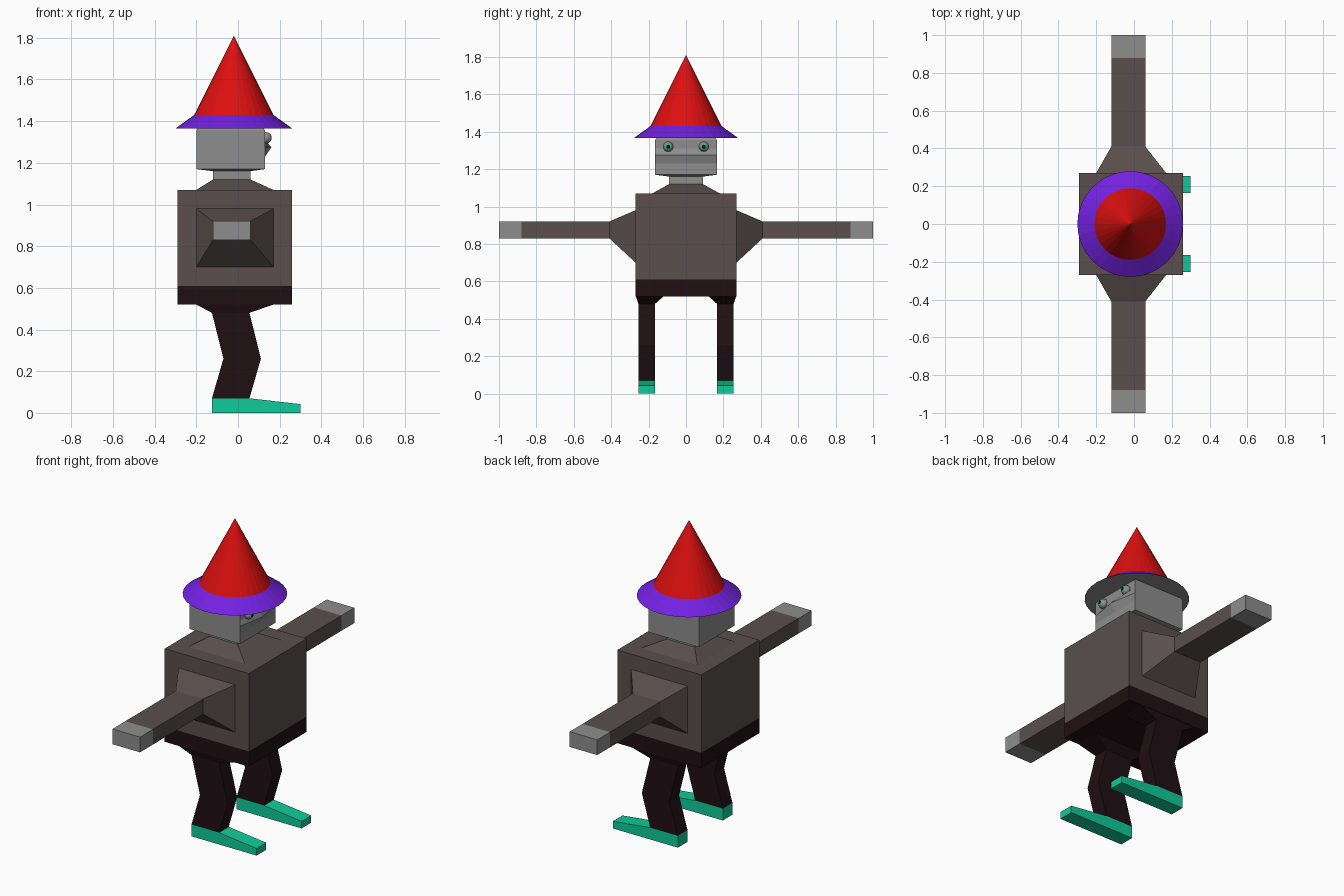
import bpy, bmesh, math
from mathutils import Matrix

if "Cube" in bpy.data.objects:
    bpy.data.objects.remove(bpy.data.objects["Cube"])


def mat(name, r, g, b):
    m = bpy.data.materials.new(name)
    m.diffuse_color = (r, g, b, 1)
    m.use_nodes = True
    m.node_tree.nodes["Principled BSDF"].inputs["Base Color"].default_value = m.diffuse_color
    return m


BROWN = mat("brown", 0.10, 0.078, 0.074)
DARK = mat("dark", 0.014, 0.005, 0.007)
RED = mat("red", 0.72, 0.005, 0.005)
PURPLE = mat("purple", 0.17, 0.015, 0.75)
TEAL = mat("teal", 0.005, 0.60, 0.32)
BLACK = mat("black", 0.002, 0.002, 0.002)
GREY = mat("grey", 0.27, 0.27, 0.27)


def finish(name, bm, mats, mirror=False):
    me = bpy.data.meshes.new(name)
    bm.to_mesh(me)
    bm.free()
    for m in mats:
        me.materials.append(m)
    ob = bpy.data.objects.new(name, me)
    bpy.context.collection.objects.link(ob)
    if mirror:
        md = ob.modifiers.new("mirror", 'MIRROR')
        md.use_axis = (False, True, False)
        md.use_clip = False
        md.use_mirror_merge = False
    return ob


def rect(axis, p, a0, a1, b0, b1):
    """Rectangle at position p on an axis; a and b are the other two axes in xyz order."""
    pts = []
    for a, b in ((a0, b0), (a1, b0), (a1, b1), (a0, b1)):
        v = [a, b]
        v.insert("xyz".index(axis), p)
        pts.append(v)
    return pts


def loft(name, rings, segs, mats, start=True, end=True, mirror=False):
    """Skin rings of points; segs gives the material index of each segment."""
    bm = bmesh.new()
    rs = [[bm.verts.new(p) for p in r] for r in rings]
    n = len(rs[0])
    for k, s in enumerate(segs):
        for i in range(n):
            j = (i + 1) % n
            bm.faces.new((rs[k][i], rs[k][j], rs[k + 1][j], rs[k + 1][i])).material_index = s
    if start:
        bm.faces.new(rs[0][::-1]).material_index = segs[0]
    if end:
        bm.faces.new(rs[-1]).material_index = segs[-1]
    bmesh.ops.recalc_face_normals(bm, faces=bm.faces)
    return finish(name, bm, mats, mirror)


# Torso with trouser band
loft("torso", [rect("z", z, -0.29, 0.26, -0.27, 0.27) for z in (0.52, 0.61, 1.07)],
     [0, 1], [DARK, BROWN])

# Collar
loft("collar", [rect("z", 1.07, -0.20, 0.17, -0.18, 0.18),
                rect("z", 1.12, -0.12, 0.06, -0.09, 0.09)], [0], [BROWN], start=False)

# Arms with hands
loft("arm", [rect("y", 0.27, -0.20, 0.17, 0.70, 0.98)] +
     [rect("y", y, -0.12, 0.06, 0.83, 0.92) for y in (0.41, 0.88, 1.0)],
     [0, 0, 1], [BROWN, GREY], start=False, mirror=True)

# Legs with bent knee
loft("leg", [rect("z", 0.52, -0.20, 0.17, 0.12, 0.268),
             rect("z", 0.48, -0.125, 0.055, 0.165, 0.255),
             rect("z", 0.26, -0.07, 0.11, 0.165, 0.255),
             rect("z", 0.07, -0.125, 0.055, 0.165, 0.255)],
     [0, 0, 0], [DARK], start=False, end=False, mirror=True)

# Feet
loft("foot", [rect("x", x, 0.165, 0.255, 0, h)
              for x, h in ((-0.125, 0.07), (0.055, 0.07), (0.30, 0.042))],
     [0, 0], [TEAL], mirror=True)


# Neck and head, with a centre line in the face pushed out as a nose
def face_ring(z, x0, x1, w, nose=0.0):
    r = rect("z", z, x0, x1, -w, w)
    r.insert(2, [x1 + nose, 0, z])
    return r


loft("head", [face_ring(1.12, -0.12, 0.06, 0.09), face_ring(1.16, -0.12, 0.06, 0.09),
              face_ring(1.17, -0.20, 0.13, 0.165), face_ring(1.23, -0.20, 0.13, 0.165),
              face_ring(1.275, -0.20, 0.13, 0.165, 0.03), face_ring(1.31, -0.20, 0.13, 0.165),
              face_ring(1.355, -0.20, 0.13, 0.165), face_ring(1.37, -0.19, 0.12, 0.155)],
     [0] * 7, [GREY], start=False)

# Eyes: ball with iris and pupil rings around the forward pole
bm = bmesh.new()
R = 0.027
bmesh.ops.create_uvsphere(bm, u_segments=16, v_segments=16, radius=R,
                          matrix=Matrix.Rotation(math.pi / 2, 4, 'Y'))
for f in bm.faces:
    d = f.calc_center_median().x / R
    f.material_index = 2 if d > 0.95 else 1 if d > 0.80 else 0
    f.smooth = True
bmesh.ops.translate(bm, verts=bm.verts, vec=(0.135, 0.095, 1.32))
finish("eye", bm, [GREY, TEAL, BLACK], mirror=True)

# Hat: brim and cone with a flat underside
bm = bmesh.new()
N = 32
rings = []
for r, z in ((0.28, 1.365), (0.19, 1.43)):
    rings.append([bm.verts.new((-0.02 + r * math.cos(2 * math.pi * i / N),
                                r * math.sin(2 * math.pi * i / N), z)) for i in range(N)])
tip = bm.verts.new((-0.02, 0, 1.81))
for i in range(N):
    j = (i + 1) % N
    bm.faces.new((rings[0][i], rings[0][j], rings[1][j], rings[1][i])).material_index = 0
    bm.faces.new((rings[1][i], rings[1][j], tip)).material_index = 1
bm.faces.new(rings[0][::-1]).material_index = 2
finish("hat", bm, [PURPLE, RED, GREY])
